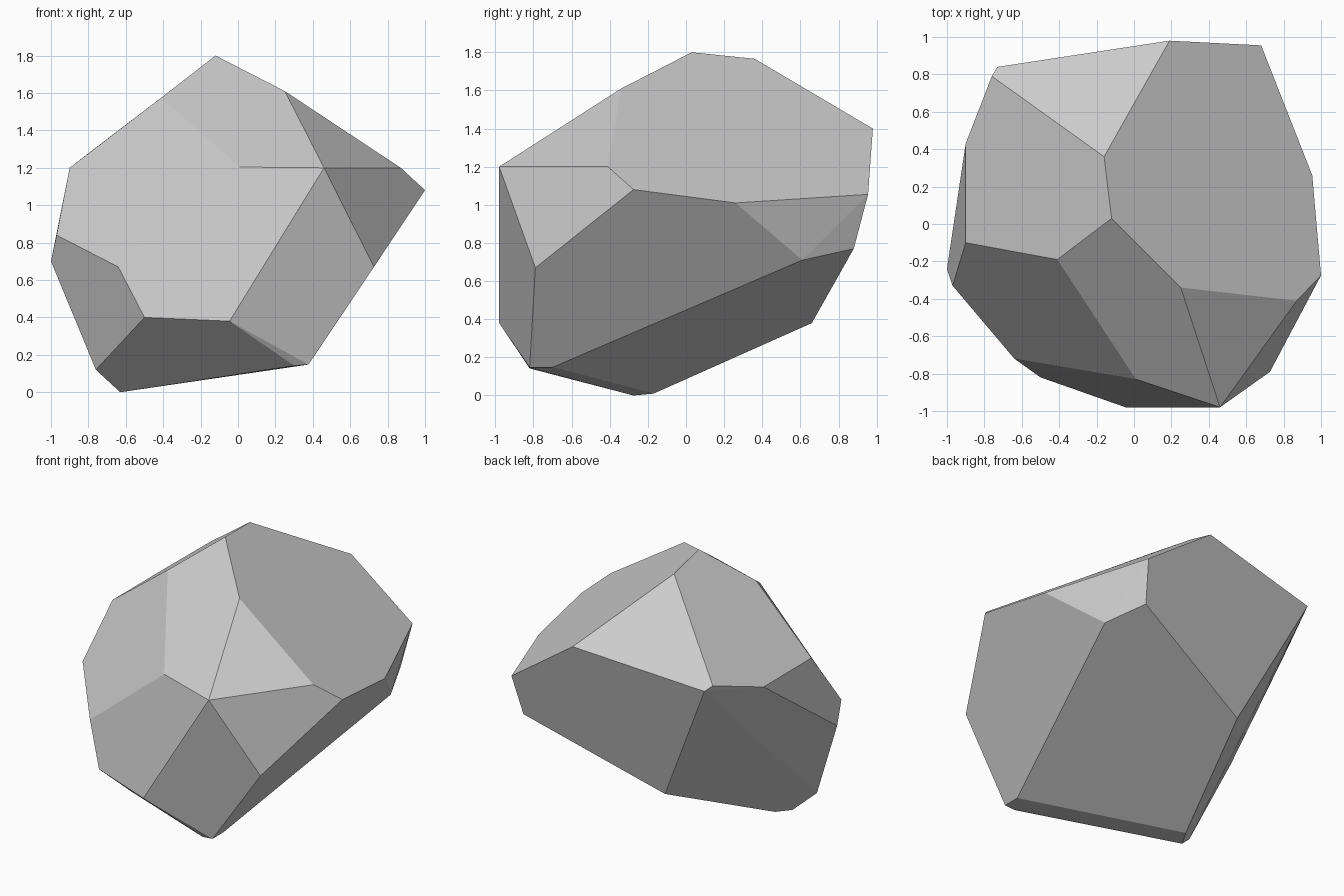
import bpy, bmesh, math

# Corner points of the faceted boulder, grouped by region
crown = [(-.12, .03, 1.80), (-.16, .36, 1.766), (.25, -.34, 1.61), (-.41, -.19, 1.575)]
front = [(.01, -.83, 1.204), (.46, -.98, 1.20), (-.64, -.72, .67),
         (-.50, -.82, .40), (-.045, -.98, .38)]
right = [(.87, -.41, 1.20), (.727, -.79, .67), (1, -.275, 1.08),
         (.953, .26, 1.01), (.753, .61, .71)]
back = [(.19, .98, 1.40), (.68, .955, 1.055), (.64, .88, .77),
        (-.30, .66, .38), (-.73, .84, 1.28), (-.76, .79, 1.308)]
left = [(-.90, .43, 1.20), (-.90, -.10, 1.20), (-.97, -.33, .84), (-1, -.24, .70)]
base = [(.30, -.82, .142), (.377, -.82, .148), (.377, -.70, .148),
        (-.63, -.275, 0), (-.57, -.17, .01), (-.76, -.36, .12)]

# Wrap the points in a convex hull and merge nearly coplanar triangles
bm = bmesh.new()
for p in crown + front + right + back + left + base:
    bm.verts.new(p)
bmesh.ops.convex_hull(bm, input=bm.verts[:])
bmesh.ops.dissolve_limit(bm, angle_limit=math.radians(4),
                         verts=bm.verts[:], edges=bm.edges[:])
bmesh.ops.recalc_face_normals(bm, faces=bm.faces[:])

mesh = bpy.data.meshes.new("boulder")
bm.to_mesh(mesh)
bm.free()
boulder = bpy.data.objects.new("boulder", mesh)
bpy.context.collection.objects.link(boulder)
